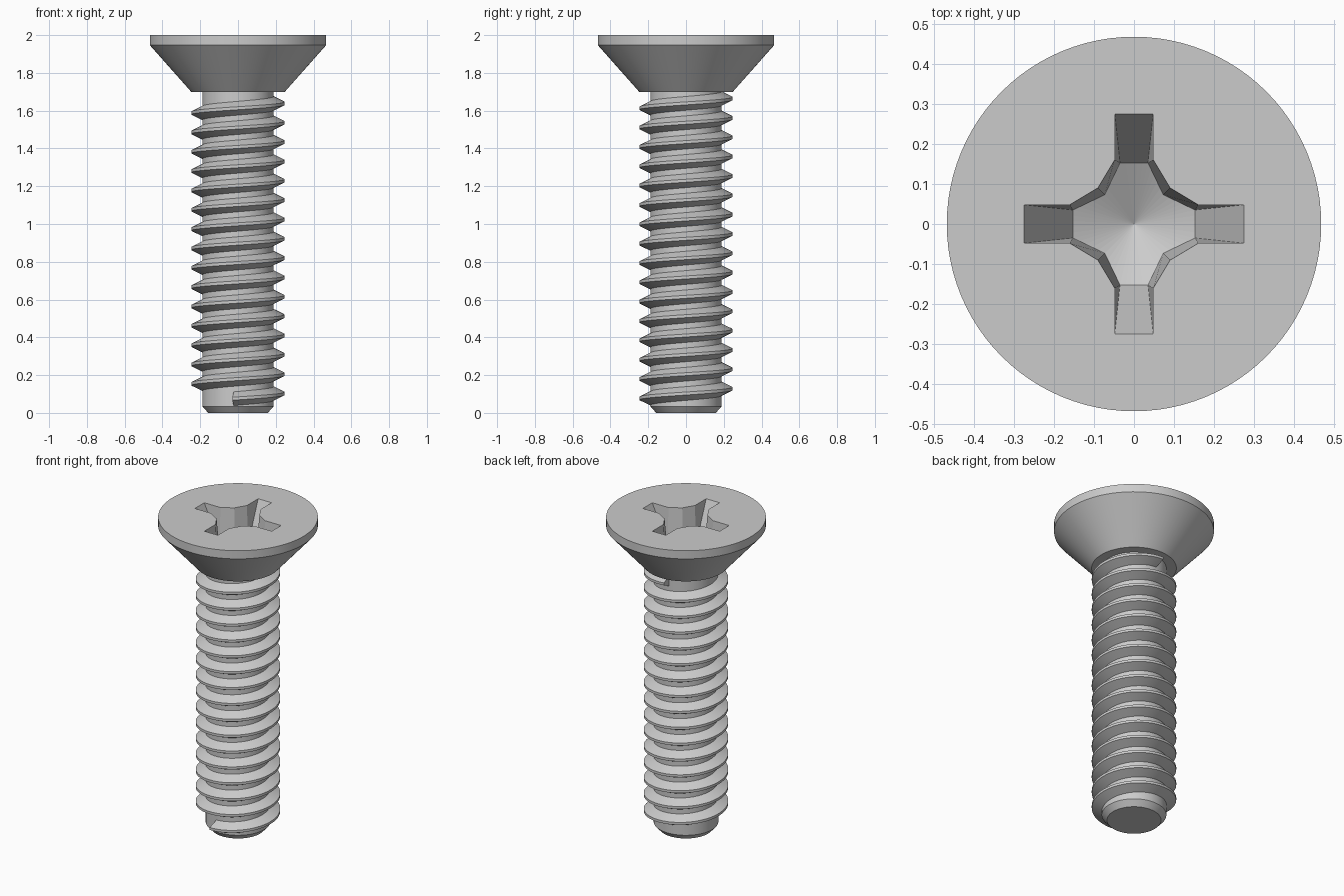
import bpy, bmesh, math
from math import sin, cos, tau, radians, hypot

if "Cube" in bpy.data.objects:
    bpy.data.objects.remove(bpy.data.objects["Cube"])

steel = bpy.data.materials.new("grey steel")
steel.use_nodes = True
GREY = (0.6, 0.6, 0.6, 1)
steel.diffuse_color = GREY
steel.node_tree.nodes["Principled BSDF"].inputs["Base Color"].default_value = GREY

SEGS = 96
TOP = 2.0


def finish(bm, name, smooth=True):
    mesh = bpy.data.meshes.new(name)
    bm.to_mesh(mesh)
    bm.free()
    mesh.materials.append(steel)
    obj = bpy.data.objects.new(name, mesh)
    bpy.context.collection.objects.link(obj)
    if smooth:
        bpy.ops.object.select_all(action="DESELECT")
        obj.select_set(True)
        bpy.context.view_layer.objects.active = obj
        bpy.ops.object.shade_smooth_by_angle(angle=radians(25))
    return obj


def lathe(bm, profile):
    """Rings of vertices from (radius, z) pairs, joined by quads."""
    rings = [[bm.verts.new((r * cos(tau * i / SEGS), r * sin(tau * i / SEGS), z))
              for i in range(SEGS)] for r, z in profile]
    for a, b in zip(rings, rings[1:]):
        for i in range(SEGS):
            j = (i + 1) % SEGS
            bm.faces.new((a[i], a[j], b[j], b[i]))
    return rings


def turned(points, k):
    """Rotate (x, y) points by k quarter turns."""
    for _ in range(k):
        points = [(-y, x) for x, y in points]
    return points


# Cross outline of one arm at the top, and the matching floor corners
ARM = [(0.16, -0.048), (0.274, -0.048), (0.274, 0.048), (0.16, 0.048)]
NOTCH = (0.09, 0.09)
FLOOR_ARM = [(0.152, -0.035), (0.152, 0.035)]
FLOOR_NOTCH = (0.073, 0.073)
FLOOR_DEPTH, FLOOR_SLOPE = 0.25, 0.53

# Shank with chamfered tip
bm = bmesh.new()
rings = lathe(bm, [(0.158, 0), (0.189, 0.035), (0.189, 1.7)])
bm.faces.new(rings[0][::-1])
finish(bm, "shank")

# Countersunk head with a cross-shaped opening in its top
bm = bmesh.new()
rings = lathe(bm, [(0.189, 1.7), (0.248, 1.7), (0.467, 1.947), (0.467, TOP)])
rim = rings[-1]
outline = [p for k in range(4) for p in turned(ARM + [NOTCH], k)]
hole = [bm.verts.new((x, y, TOP)) for x, y in outline]
edges = [bm.edges.new((v, hole[i - 1])) for i, v in enumerate(hole)]
edges += [bm.edges.get((v, rim[i - 1])) for i, v in enumerate(rim)]
bmesh.ops.triangle_fill(bm, edges=edges, use_beauty=True, normal=(0, 0, 1))
bmesh.ops.recalc_face_normals(bm, faces=bm.faces)
if max(bm.faces, key=lambda f: f.calc_center_median().z).normal.z < 0:
    bmesh.ops.reverse_faces(bm, faces=bm.faces)
finish(bm, "head")

# Drive recess: tapering walls down to a conical floor
bm = bmesh.new()
STEPS = 5


def floor_z(x, y):
    return TOP - FLOOR_DEPTH - FLOOR_SLOPE * (0.156 - hypot(x, y))


upper = [bm.verts.new((x, y, TOP)) for x, y in outline]
corners = [p for k in range(4) for p in turned(FLOOR_ARM + [FLOOR_NOTCH], k)]
lower = []
for i, (x, y) in enumerate(corners):
    nx, ny = corners[(i + 1) % 12]
    for s in range(STEPS):
        px, py = x + (nx - x) * s / STEPS, y + (ny - y) * s / STEPS
        lower.append(bm.verts.new((px, py, floor_z(px, py))))


def floor_run(start):
    return [lower[(start * STEPS + s) % len(lower)] for s in range(STEPS + 1)]


for k in range(4):
    u = [upper[(5 * k + i) % 20] for i in range(6)]
    end, side_a, side_b = (floor_run(3 * k + i) for i in range(3))
    bm.faces.new([u[2], u[1]] + end)                    # sloped arm end
    bm.faces.new((u[1], u[0], end[0]))                  # arm sides
    bm.faces.new((u[3], u[2], end[-1]))
    bm.faces.new([u[4], u[3]] + side_a)                 # notch walls
    bm.faces.new([u[5], u[4]] + side_b)
apex = bm.verts.new((0, 0, floor_z(0, 0)))
for i, v in enumerate(lower):
    bm.faces.new((lower[i - 1], v, apex))
finish(bm, "drive_recess", smooth=False)

# Right-hand helical thread with blunt ends
bm = bmesh.new()
PITCH, TURNS, PER_TURN = 0.1024, 15.53, 64
START_ANGLE, START_Z = radians(-97), 0.075
SECTION = [(0.186, -0.038), (0.247, -0.008), (0.247, 0.008), (0.186, 0.038)]
count = round(TURNS * PER_TURN)
previous = None
for i in range(count + 1):
    turn = TURNS * i / count
    a = START_ANGLE + tau * turn
    ring = [bm.verts.new((r * cos(a), r * sin(a), START_Z + PITCH * turn + dz))
            for r, dz in SECTION]
    if previous:
        for j in range(3):
            bm.faces.new((previous[j], ring[j], ring[j + 1], previous[j + 1]))
    else:
        bm.faces.new(ring)
    previous = ring
bm.faces.new(previous[::-1])
finish(bm, "thread")
